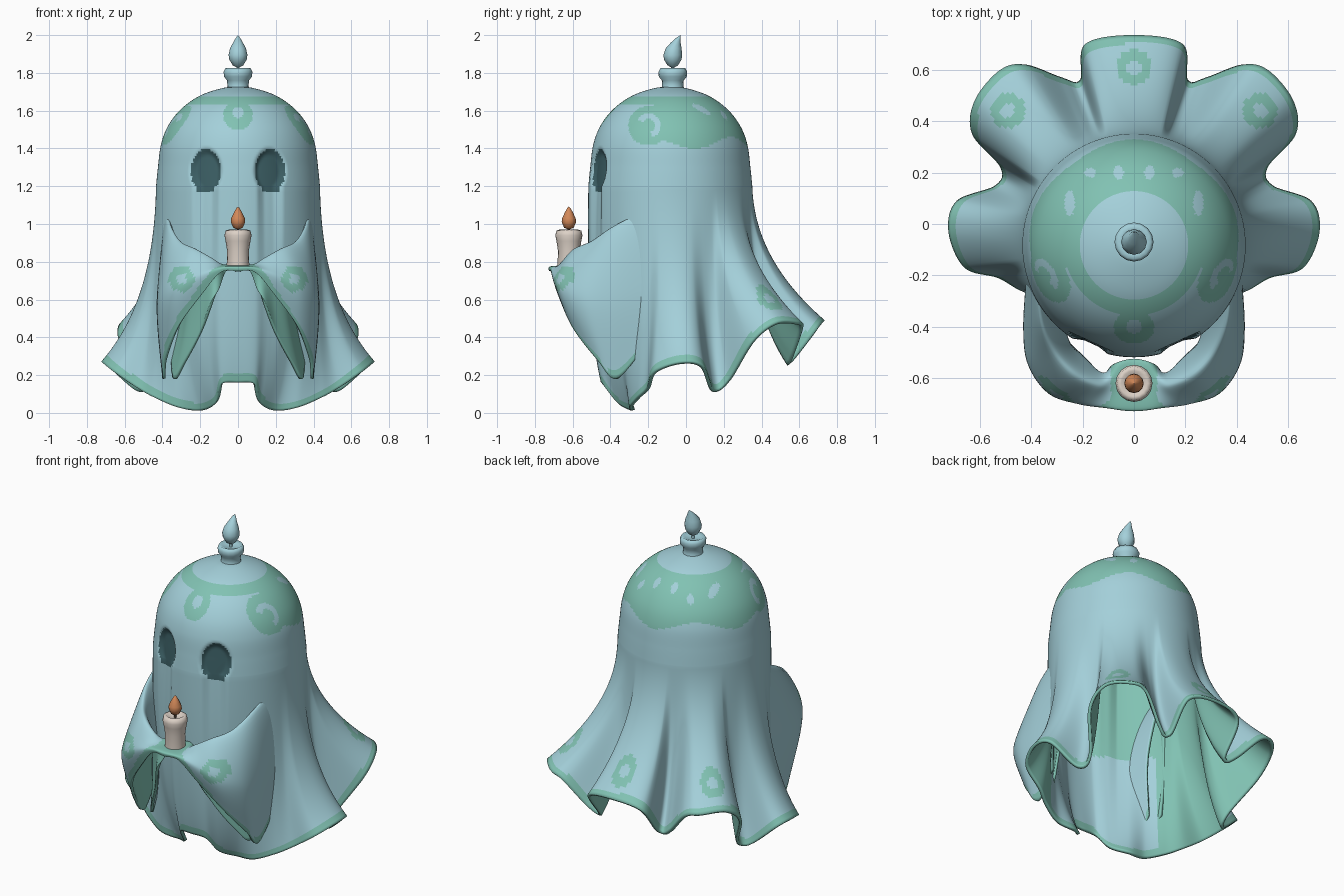
import bpy, math
from mathutils import Vector as V

if "Cube" in bpy.data.objects:
    bpy.data.objects.remove(bpy.data.objects["Cube"])

def material(name, rgb):
    m = bpy.data.materials.new(name)
    m.diffuse_color = (*rgb, 1)
    m.use_nodes = True
    m.node_tree.nodes["Principled BSDF"].inputs["Base Color"].default_value = m.diffuse_color
    return m

BLUE = material("pale_blue_cloth", (0.37, 0.63, 0.70))
GREEN = material("sea_green_trim", (0.22, 0.54, 0.45))
DARK = material("dark_teal_eyes", (0.045, 0.115, 0.13))
WAX = material("cream_wax", (0.72, 0.64, 0.57))
FIRE = material("orange_flame", (0.65, 0.25, 0.10))
WICK = material("wick_brown", (0.10, 0.07, 0.05))
# outer slots 0-3, then matching lining slots 4-7
CLOTH = [BLUE, GREEN, DARK, BLUE, GREEN, GREEN, GREEN, BLUE]
C = V((0, -0.083, 0))

def spline(a, b, c, d, t):
    return 0.5 * (2 * b + (c - a) * t + (2 * a - 5 * b + 4 * c - d) * t * t
                  + (3 * b - a - 3 * c + d) * t ** 3)

def smooth_path(pts, n):
    """Open smooth curve through the points, n steps per span."""
    p = [pts[0]] + list(pts) + [pts[-1]]
    out = [spline(*p[i:i + 4], k / n) for i in range(len(pts) - 1) for k in range(n)]
    return out + [pts[-1]]

def cloth(name, cols, closed, rule, thickness):
    """Sheet from columns of points, coloured by a rule, with a lining."""
    n, m = len(cols), len(cols[0])
    faces = []
    for i in range(n if closed else n - 1):
        k = (i + 1) % n
        faces += [(i * m + j, i * m + j + 1, k * m + j + 1, k * m + j) for j in range(m - 1)]
    me = bpy.data.meshes.new(name)
    me.from_pydata([p for c in cols for p in c], [], faces)
    for mat in CLOTH:
        me.materials.append(mat)
    for f in me.polygons:
        f.material_index = rule(f.center, cols[f.vertices[0] // m])
    me.shade_smooth()
    ob = bpy.data.objects.new(name, me)
    bpy.context.collection.objects.link(ob)
    s = ob.modifiers.new("lining", 'SOLIDIFY')
    s.thickness, s.offset = thickness, -1
    s.material_offset, s.material_offset_rim = 4, 4
    return ob

def lathe(name, profile, at, mat, lean=0, seg=16):
    """Turned part; lean bends the top backwards."""
    verts, faces = [], []
    z0, z1 = profile[0][1], profile[-1][1]
    for r, z in profile:
        k = lean * max(0, (z - z0) / (z1 - z0) - 0.4) ** 2 / 0.36
        for i in range(seg):
            a = 2 * math.pi * i / seg
            verts.append((at[0] + r * math.cos(a), at[1] + r * math.sin(a) + k, z))
    for j in range(len(profile) - 1):
        for i in range(seg):
            k = (i + 1) % seg
            faces.append((j * seg + i, j * seg + k, (j + 1) * seg + k, (j + 1) * seg + i))
    me = bpy.data.meshes.new(name)
    me.from_pydata(verts, [], faces)
    me.materials.append(mat)
    me.shade_smooth()
    bpy.context.collection.objects.link(bpy.data.objects.new(name, me))

# --- sheet hem: right half from front to back, mirrored ---
HEM = [(0, -.45, .16), (.09, -.44, .15), (.12, -.36, .05), (.20, -.29, .012), (.32, -.30, .03),
       (.44, -.26, .08), (.53, -.21, .13), (.66, -.17, .22), (.722, -.03, .27), (.69, .09, .25),
       (.54, .15, .12), (.52, .22, .17), (.63, .35, .38), (.62, .48, .48), (.52, .60, .48),
       (.42, .62, .45), (.28, .57, .30), (.21, .56, .27), (.19, .70, .45), (0, .735, .49)]
hem = [V(p) for p in HEM]
hem += [V((-p.x, p.y, p.z)) for p in reversed(hem[1:-1])]
DOME = [(0.002, 1.725), (.08, 1.72), (.20, 1.68), (.30, 1.61), (.37, 1.52), (.408, 1.42),
        (.424, 1.30), (.434, 1.20)]
dome = smooth_path([V(p) for p in DOME], 10)

def eye_depth(p):
    """Below 1 inside an eye."""
    if p.y > -0.3:
        return 9
    return math.hypot((abs(p.x) - 0.17) / 0.08, (p.z - 1.28) / 0.115)

def angle(p):
    return math.atan2(p.x, -(p.y - C.y)) % (2 * math.pi)

columns = []
N = len(hem)
for i in range(N):
    a, b, c, d = (hem[(i + k) % N] for k in (-1, 0, 1, 2))
    t0, t1 = angle(b), angle(c) or 2 * math.pi
    steps = math.ceil(max((t1 - t0) / math.radians(1.3), (c - b).length / 0.022))
    for s in range(steps):
        foot = spline(a, b, c, d, s / steps)
        t = t0 + (t1 - t0) * s / steps
        out = V((math.sin(t), -math.cos(t), 0))
        col = [C + out * q.x + V((0, 0, q.y)) for q in dome]
        for p in col:                       # sunken eye sockets
            e = eye_depth(p)
            if e < 1.1:
                p -= out * 0.025 * min(1, (1.1 - e) * 3)
        waist = col[-1]
        mid = C + out * 0.445 + V((0, 0, foot.z + 0.32))
        for k in range(1, 56):              # skirt falls and opens into folds
            u = k / 55
            col.append(waist * (1 - u) ** 2 + mid * 2 * u * (1 - u) + foot * u * u)
        columns.append(col)

def painted_crown(p):
    """Green icing pattern around the top of the head."""
    x, d = abs(p.x), p - C
    a = abs(math.atan2(d.x, -d.y))
    if a < 0.8:
        drip = math.hypot(p.x, p.z - 1.575)
        if drip < 0.078:
            return math.hypot(p.x, p.z - 1.59) > 0.03
    if p.y < 0.0 and x > 0.2:               # side swirls
        dy, dz = p.y + 0.2, p.z - 1.52
        r, w = math.hypot(dy, dz), math.atan2(dz, dy)
        if r < 0.105:
            return not (0.035 < r < 0.065 and -1.2 < w < 2.6)
    for cx, cy, rx, ry in ((.17, .20, .022, .018), (.06, .20, .02, .025), (.25, .08, .02, .05)):
        if p.y > 0 and math.hypot((x - cx) / rx, (p.y - cy) / ry) < 1:
            return False
    low = 1.63 if a < 1.25 else 1.40 + 0.06 * abs(math.cos(2.5 * (math.pi - a) + 1.57)) ** 2
    return low < p.z < 1.676

def ring_spot(u, v, cu, cv):
    return 0.028 < math.hypot(u - cu, v - cv) < 0.068

def sheet_rule(p, col):
    if eye_depth(p) < 1:
        return 2
    if p.z > 1.3:
        return int(painted_crown(p))
    if (p - col[-1]).length < 0.045:
        return 1
    if p.z < 0.85 and p.y > 0.3 and (ring_spot(abs(p.x), p.y, 0, .61)
                                      or ring_spot(abs(p.x), p.y, .49, .44)):
        return 1
    return 3 if p.y < -0.15 and abs(p.x) < 0.4 and p.z < 0.7 else 0

cloth("sheet_body", columns, True, sheet_rule, 0.018)

# --- draped sleeves: cross-sections from outer hem over the top to inner hem ---
SLEEVE = [
    ((.41, -.24, .32), (.42, -.22, .65), (.38, -.20, 1.08), (.31, -.25, .70), (.34, -.28, .32)),
    ((.40, -.37, .18), (.43, -.41, .60), (.36, -.38, .99), (.27, -.40, .60), (.33, -.36, .18)),
    ((.39, -.47, .28), (.41, -.55, .62), (.31, -.50, .91), (.24, -.48, .62), (.28, -.43, .26)),
    ((.32, -.60, .45), (.33, -.66, .67), (.23, -.59, .87), (.18, -.54, .68), (.19, -.52, .43)),
    ((.19, -.68, .63), (.21, -.70, .73), (.14, -.63, .82), (.12, -.58, .73), (.13, -.59, .59)),
    ((.09, -.715, .745), (.10, -.71, .77), (.08, -.63, .785), (.07, -.55, .78), (.08, -.545, .745)),
    ((0, -.725, .75), (0, -.72, .775), (0, -.63, .78), (0, -.535, .778), (0, -.525, .75))]
half = [[V(p) for p in row] for row in SLEEVE]
rows = half + [[V((-p.x, p.y, p.z)) for p in r] for r in reversed(half[:-1])]
rails = [smooth_path([r[k] for r in rows], 8) for k in range(5)]
sleeve_cols = [smooth_path([rail[i] for rail in rails], 12) for i in range(len(rails[0]))]

def sleeve_rule(p, col):
    if min((p - col[0]).length, (p - col[-1]).length) < 0.04:
        return 1
    if abs(p.x) < 0.09:
        return 1
    return int(p.y < -0.54 and ring_spot(abs(p.x), p.z, .30, .71))

cloth("draped_sleeves", sleeve_cols, False, sleeve_rule, 0.016)

# --- candle on the head ---
HEAD = (0, -0.07)
lathe("head_candle", [(.07, 1.69), (.056, 1.73), (.058, 1.76), (.074, 1.78), (.076, 1.805),
                      (.066, 1.825), (.045, 1.815), (0, 1.81)], HEAD, BLUE)
lathe("head_wick", [(.009, 1.80), (.008, 1.85)], HEAD, BLUE, seg=8)
lathe("head_flame", [(0, 1.825), (.028, 1.84), (.046, 1.87), (.05, 1.895), (.042, 1.93),
                     (.026, 1.96), (.012, 1.985), (0, 2.0)], HEAD, BLUE, lean=0.04, seg=12)

# --- candle held in the sleeves ---
HELD = (0, -0.62)
lathe("held_candle", [(.06, .775), (.058, .86), (.066, .91), (.072, .94), (.066, .965),
                      (.05, .97), (.035, .955), (0, .953)], HELD, WAX)
lathe("held_wick", [(.007, .95), (.006, .99)], HELD, WICK, seg=8)
lathe("held_flame", [(0, .97), (.025, .98), (.038, 1.01), (.036, 1.03), (.022, 1.06),
                     (.008, 1.085), (0, 1.092)], HELD, FIRE, seg=12)
